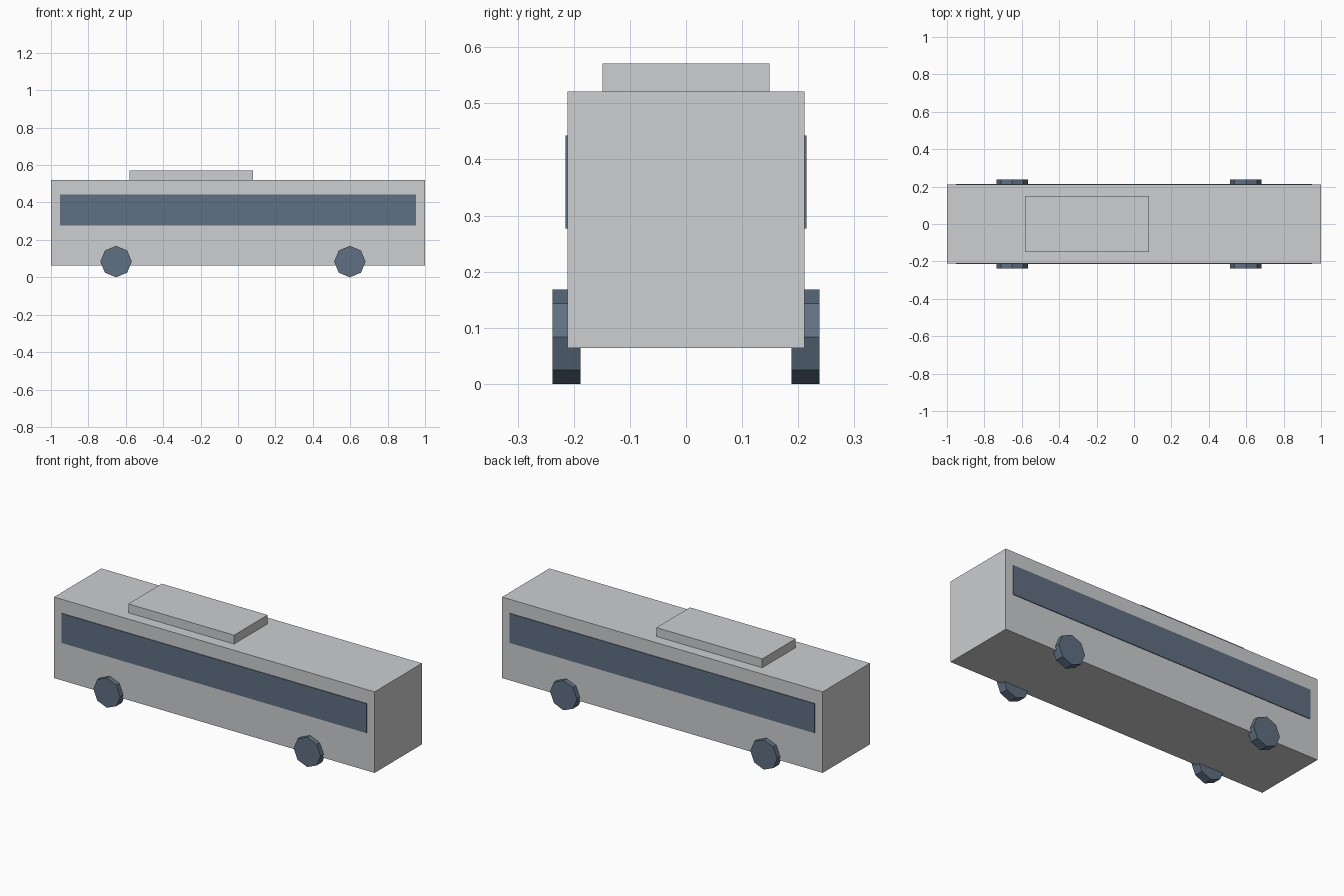
import bpy
import math

if "Cube" in bpy.data.objects:
    bpy.data.objects.remove(bpy.data.objects["Cube"], do_unlink=True)


def material(name, colour):
    mat = bpy.data.materials.new(name)
    mat.use_nodes = True
    mat.diffuse_color = colour
    bsdf = next(n for n in mat.node_tree.nodes if n.type == "BSDF_PRINCIPLED")
    bsdf.inputs["Base Color"].default_value = colour
    return mat


light_grey = material("light grey", (0.61, 0.62, 0.63, 1))
slate_blue = material("slate blue", (0.115, 0.162, 0.223, 1))


def finish(name, mat):
    obj = bpy.context.object
    obj.name = name
    obj.data.name = name
    obj.data.materials.append(mat)
    return obj


def box(name, low, high, mat):
    """Axis-aligned box between two corners."""
    centre = [(a + b) / 2 for a, b in zip(low, high)]
    bpy.ops.mesh.primitive_cube_add(size=1, location=centre)
    bpy.context.object.scale = [b - a for a, b in zip(low, high)]
    bpy.ops.object.transform_apply(location=False, rotation=False, scale=True)
    return finish(name, mat)


# Body shell and the raised unit on the roof
HALF_WIDTH, ROOF = 0.211, 0.521
box("body", (-1, -HALF_WIDTH, 0.064), (1, HALF_WIDTH, ROOF), light_grey)
box("roof_unit", (-0.58, -0.149, ROOF), (0.08, 0.149, 0.571), light_grey)

# Window bands and eight-sided wheels on both sides
RADIUS, WHEEL_WIDTH = 0.084, 0.05
for side, s in (("front", -1), ("back", 1)):
    y_in, y_out = sorted((s * (HALF_WIDTH - 0.003), s * (HALF_WIDTH + 0.004)))
    box(side + "_window_band", (-0.952, y_in, 0.277), (0.952, y_out, 0.443), slate_blue)
    for end, x in (("right", -0.652), ("left", 0.598)):
        bpy.ops.mesh.primitive_cylinder_add(
            vertices=8, radius=RADIUS, depth=WHEEL_WIDTH,
            location=(x, s * 0.213, RADIUS), rotation=(math.pi / 2, 0, 0))
        finish(f"{side}_{end}_wheel", slate_blue)
